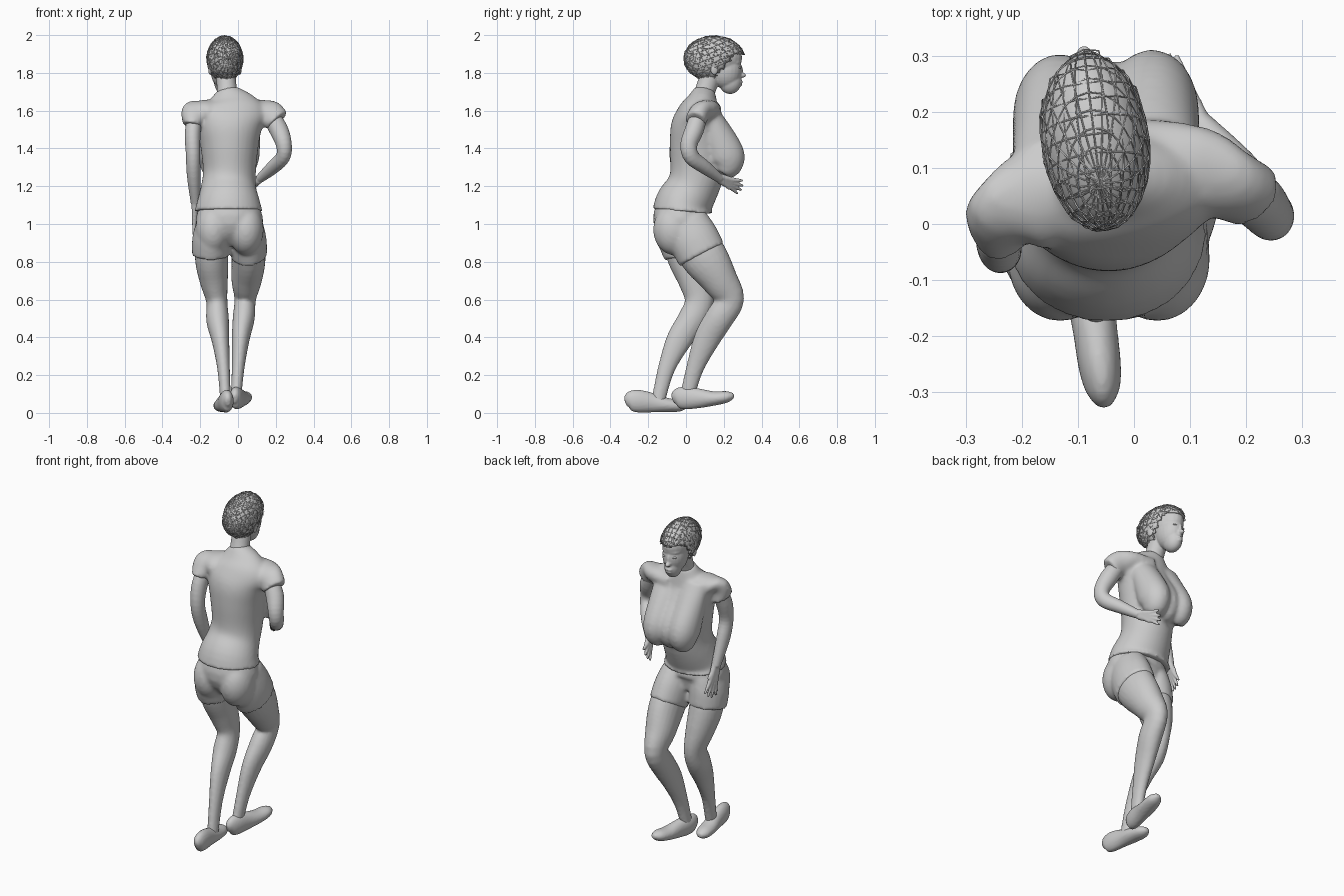
import bpy, bmesh, math, random
from mathutils import Vector, Matrix

random.seed(4)
cube = bpy.data.objects.get("Cube")
if cube:
    bpy.data.objects.remove(cube)

GREY = bpy.data.materials.new("plain grey")
GREY.use_nodes = True
GREY.diffuse_color = (.6, .6, .6, 1)
GREY.node_tree.nodes["Principled BSDF"].inputs["Base Color"].default_value = GREY.diffuse_color


def smooth_path(rings, steps=4):
    """Catmull-Rom through rings of (x, y, z, half width, half depth)."""
    p = [Vector(r) for r in rings]
    p = [p[0]] + p + [p[-1]]
    out = []
    for i in range(1, len(p) - 2):
        a, b, c, d = p[i - 1:i + 3]
        for s in range(steps):
            t = s / steps
            out.append(0.5 * (2 * b + (c - a) * t + (2 * a - 5 * b + 4 * c - d) * t * t
                              + (3 * b - a - 3 * c + d) * t ** 3))
    return out + [p[-1]]


def tube(bm, rings, n=24):
    """Closed loft with elliptical sections square to the path."""
    path = smooth_path(rings)
    pts = [Vector(p[:3]) for p in path]
    loops = []
    for i, p in enumerate(path):
        t = (pts[min(i + 1, len(pts) - 1)] - pts[max(i - 1, 0)]).normalized()
        u = (Vector((1, 0, 0)) - t * t.x).normalized()
        v = t.cross(u)
        angles = [math.tau * k / n for k in range(n)]
        loops.append([bm.verts.new(pts[i] + u * p[3] * math.cos(a) + v * p[4] * math.sin(a))
                      for a in angles])
    for lo, hi in zip(loops, loops[1:]):
        for k in range(n):
            j = (k + 1) % n
            bm.faces.new((lo[k], lo[j], hi[j], hi[k]))
    bm.faces.new(loops[0][::-1])
    bm.faces.new(loops[-1])


def ball(bm, centre, radii, turn=0.0):
    m = Matrix.Translation(centre) @ Matrix.Rotation(turn, 4, 'Z') @ Matrix.Diagonal((*radii, 1))
    bmesh.ops.create_uvsphere(bm, u_segments=24, v_segments=16, radius=1, matrix=m)


def finish(name, bm):
    bmesh.ops.recalc_face_normals(bm, faces=bm.faces)
    mesh = bpy.data.meshes.new(name)
    bm.to_mesh(mesh)
    bm.free()
    mesh.materials.append(GREY)
    mesh.shade_smooth()
    ob = bpy.data.objects.new(name, mesh)
    bpy.context.collection.objects.link(ob)
    return ob


def melt(name, bm, voxel, rounds=4):
    """Fuse overlapping pieces into one soft surface."""
    ob = finish(name, bm)
    r = ob.modifiers.new("fuse", 'REMESH')
    r.mode = 'VOXEL'
    r.voxel_size = voxel
    r.use_smooth_shade = True
    s = ob.modifiers.new("soften", 'SMOOTH')
    s.factor = 0.5
    s.iterations = rounds


# Shirt: trunk, bust and sleeves
bm = bmesh.new()
tube(bm, [(-.05, -.018, 1.066, .182, .16), (-.05, -.01, 1.11, .168, .15), (-.05, .034, 1.19, .147, .138),
          (-.045, .06, 1.28, .14, .143), (-.045, .065, 1.42, .155, .15), (-.045, .062, 1.52, .175, .142),
          (-.04, .07, 1.59, .195, .115), (-.045, .085, 1.645, .14, .085), (-.06, .1, 1.71, .058, .055)], 32)
for x, forward in ((-.132, 0), (.032, .008), (-.05, -.012)):
    y = .2 + forward
    tube(bm, [(x, .1, 1.62, .085, .05), (x, y - .055, 1.5, .085, .08),
              (x, y, 1.37, .083, .1), (x, y + .005, 1.31, .07, .085), (x, y - .015, 1.27, .05, .05)])
# Sleeve sections lie sideways, so width is depth here
tube(bm, [(-.08, .085, 1.6, .085, .06), (-.17, .045, 1.597, .09, .06),
          (-.225, .018, 1.585, .08, .052), (-.243, -.002, 1.52, .048, .07)])
tube(bm, [(-.01, .105, 1.6, .085, .06), (.1, .09, 1.597, .09, .058),
          (.165, .07, 1.585, .08, .056), (.21, .05, 1.545, .068, .056)])
melt("shirt", bm, .01, 8)

# Shorts: hips, seat and two short legs
bm = bmesh.new()
tube(bm, [(-.045, -.018, 1.088, .16, .135), (-.045, -.03, 1.01, .178, .142), (-.045, .0, .91, .13, .09)], 32)
for x in (-.132, .042):
    ball(bm, (x, -.062, .97), (.094, .112, .135))
tube(bm, [(-.13, -.035, 1.0, .09, .13), (-.142, -.02, .92, .1, .13), (-.144, .0, .835, .1, .117)])
tube(bm, [(.04, -.01, 1.0, .09, .13), (.05, .04, .92, .1, .135), (.058, .085, .835, .098, .132)])
melt("shorts", bm, .01, 8)

# Bare legs
LEGS = {
    "right": [(-.135, -.03, .96, .085, .11), (-.14, .01, .82, .088, .107), (-.128, .05, .7, .075, .09),
              (-.112, .07, .59, .056, .076), (-.108, .03, .49, .06, .076), (-.092, -.04, .38, .046, .067),
              (-.076, -.105, .23, .033, .045), (-.065, -.15, .05, .028, .036)],
    "left": [(.05, .0, .96, .085, .12), (.056, .1, .82, .09, .122), (.045, .18, .7, .08, .096),
             (.038, .232, .6, .057, .076), (.03, .175, .5, .058, .075), (.014, .11, .39, .047, .069),
             (.0, .045, .23, .033, .046), (-.012, .0, .06, .028, .038)]}
for side, rings in LEGS.items():
    bm = bmesh.new()
    tube(bm, rings)
    melt(side + "_leg", bm, .01, 2)


# Shoes, heel to toe
def shoe(name, x, y, toe_x, z, lift):
    bm = bmesh.new()
    form = [(0, .058, .012, .02), (.025, .065, .03, .05), (.07, .062, .038, .06), (.14, .054, .04, .052),
            (.22, .042, .046, .038), (.29, .037, .04, .03), (.325, .036, .014, .012)]
    tube(bm, [(x + toe_x * d, y + d, z + h - .01 + lift * d * d, a, b) for d, h, a, b in form])
    melt(name, bm, .007, 2)


shoe("right_shoe", -.052, -.322, -.13, .01, 0)
shoe("left_shoe", -.02, -.072, .19, .025, .4)


# Arms with spread fingers
def arm(name, rings, reach, fan, thumb):
    bm = bmesh.new()
    tube(bm, rings)
    wrist = Vector(rings[-1][:3])
    reach, fan, thumb = Vector(reach), Vector(fan), Vector(thumb)
    for k in range(4):
        s = (k - 1.5) / 1.5
        knuckle = wrist + reach * .5 + fan * s * .6
        tip = wrist + reach * (1 - .1 * s * s) + fan * s * 1.1
        tube(bm, [(*(wrist + fan * s * .3), .018, .018), (*knuckle, .013, .013),
                  (*knuckle.lerp(tip, .6), .009, .009), (*tip, .006, .006)], 10)
    tube(bm, [(*wrist, .018, .018), (*(wrist + thumb * .6), .012, .012), (*(wrist + thumb), .007, .007)], 10)
    melt(name, bm, .005, 3)


arm("right_arm", [(-.225, .03, 1.58, .04, .045), (-.24, -.02, 1.48, .042, .05), (-.238, -.045, 1.37, .038, .043),
                  (-.235, -.02, 1.26, .036, .043), (-.225, .035, 1.11, .025, .028)],
    (.0, .06, -.17), (.01, .034, .014), (.01, .06, -.06))
arm("left_arm", [(.165, .07, 1.585, .045, .045), (.215, .045, 1.5, .05, .05), (.243, .015, 1.42, .042, .045),
                 (.238, .03, 1.355, .038, .042), (.185, .1, 1.3, .036, .036), (.115, .18, 1.24, .024, .024)],
    (-.06, .12, -.05), (.012, .012, .032), (-.035, .05, -.055))

# Head and neck
TURN = .12
HEAD = Matrix.Translation((-.07, .15, 1.875)) @ Matrix.Rotation(TURN, 4, 'Z')
bm = bmesh.new()
tube(bm, [(-.055, .085, 1.66, .058, .055), (-.06, .11, 1.73, .052, .054), (-.068, .14, 1.82, .055, .058)])
for centre, radii in [((0, .005, .005), (.084, .143, .105)), ((0, .06, -.06), (.068, .086, .1)),
                      ((0, .084, -.12), (.047, .061, .067)), ((0, .134, -.122), (.024, .018, .009)),
                      ((0, .132, -.137), (.02, .018, .009)), ((0, .147, -.088), (.016, .023, .013)),
                      ((0, .138, -.065), (.011, .015, .035)), ((0, .1, -.02), (.056, .044, .018)),
                      ((.079, -.01, -.055), (.01, .022, .032)), ((-.079, -.01, -.055), (.01, .022, .032))]:
    ball(bm, HEAD @ Vector(centre), radii, TURN)
melt("head", bm, .005, 5)
for side, x in (("left", .03), ("right", -.03)):
    bm = bmesh.new()
    ball(bm, HEAD @ Vector((x, .13, -.048)), (.012, .01, .006), TURN)
    finish(side + "_eye", bm)


# Cropped hair: a cap cut along the hairline
def hair_cap(grow, pole, cols, rows, jitter):
    bm = bmesh.new()
    bmesh.ops.create_uvsphere(bm, u_segments=cols, v_segments=rows, radius=1,
                              matrix=Matrix.Rotation(pole, 4, 'X'))
    for v in bm.verts:
        v.co = Vector((v.co.x * .094, v.co.y * .16, v.co.z * .12))
        v.co *= grow + random.uniform(-jitter, jitter)
    low = [v for v in bm.verts
           if v.co.z < -.115 + max(0, min(1, (v.co.y + .01) / .12)) * .135]
    bmesh.ops.delete(bm, geom=low, context='VERTS')
    bm.transform(HEAD)
    return bm


cap = finish("hair_cap", hair_cap(1, 0, 40, 28, 0))
shell = cap.modifiers.new("thickness", 'SOLIDIFY')
shell.thickness = .012
for k, pole in enumerate((.5, 1.4)):
    net = finish(f"hair_strands_{k + 1}", hair_cap(1.015, pole, 22, 15, .025))
    wire = net.modifiers.new("strands", 'WIREFRAME')
    wire.thickness = .003
    wire.use_boundary = True
